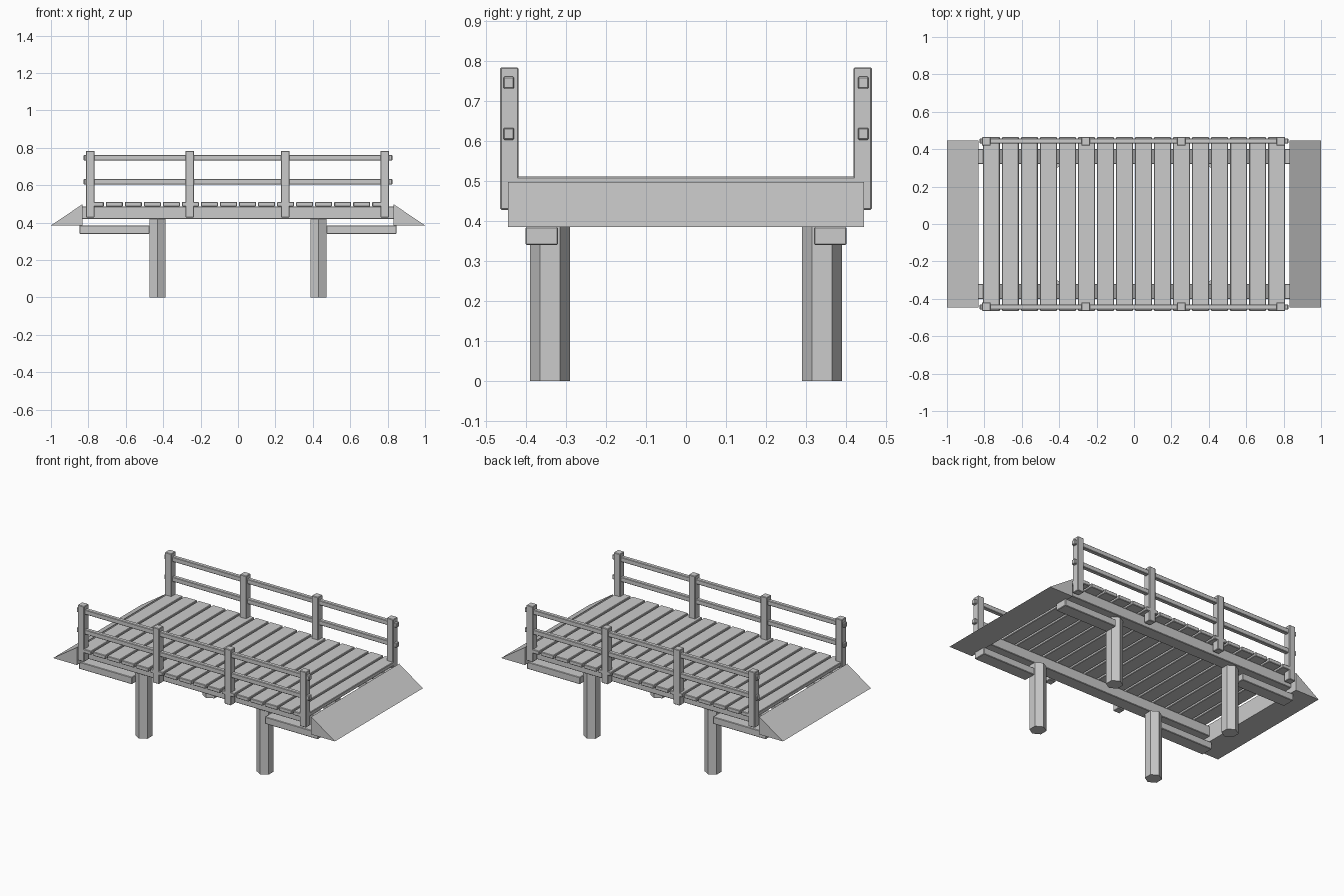
import bpy, bmesh
from math import radians

default = bpy.data.objects.get("Cube")
if default:
    bpy.data.objects.remove(default, do_unlink=True)

# Single plain grey
grey = bpy.data.materials.new("plain_grey")
grey.use_nodes = True
colour = (0.6, 0.6, 0.6, 1)
grey.diffuse_color = colour
grey.node_tree.nodes["Principled BSDF"].inputs["Base Color"].default_value = colour


def finish(name, bm, bevel=0.0):
    bmesh.ops.recalc_face_normals(bm, faces=bm.faces)
    mesh = bpy.data.meshes.new(name)
    bm.to_mesh(mesh)
    bm.free()
    mesh.materials.append(grey)
    obj = bpy.data.objects.new(name, mesh)
    bpy.context.collection.objects.link(obj)
    if bevel:
        mod = obj.modifiers.new("Bevel", "BEVEL")
        mod.width = bevel
        mod.segments = 1
    return obj


def box(name, low, high, bevel=0.003):
    bm = bmesh.new()
    bmesh.ops.create_cube(bm, size=1)
    for v in bm.verts:
        v.co = [(a + b) / 2 + c * (b - a) for a, b, c in zip(low, high, v.co)]
    return finish(name, bm, bevel)


# Deck planks
pitch, half_width = 0.1017, 0.045
for i in range(16):
    x = (i - 7.5) * pitch
    box("deck_plank", (x - half_width, -0.465, 0.486), (x + half_width, 0.465, 0.511))

for side, word in ((-1, "front"), (1, "back")):
    def span(inner, outer):
        return sorted((side * inner, side * outer))

    # Long beam under the deck
    y0, y1 = span(0.32, 0.401)
    box(word + "_beam", (-0.835, y0, 0.42), (0.835, y1, 0.486))

    # Railing posts and rails
    y0, y1 = span(0.419, 0.465)
    for x in (-0.79, -0.258, 0.252, 0.785):
        box(word + "_railing_post", (x - 0.023, y0, 0.428), (x + 0.023, y1, 0.784))
    y0, y1 = span(0.43, 0.457)
    for z in (0.618, 0.746):
        box(word + "_rail", (-0.825, y0, z - 0.015), (0.825, y1, z + 0.015))

    for end in (-1, 1):
        # Hexagonal pile
        bm = bmesh.new()
        bmesh.ops.create_cone(bm, cap_ends=True, segments=6, radius1=0.05,
                              radius2=0.05, depth=0.421)
        pile = finish(word + "_pile", bm)
        pile.location = (end * 0.43, side * 0.34, 0.2105)
        # Points of the hexagon face front and back
        if abs(max(v.co.y for v in pile.data.vertices) - 0.05) > 0.001:
            pile.rotation_euler.z = radians(30)

        # Short bearer from the pile out to the ramp
        x0, x1 = sorted((end * 0.472, end * 0.848))
        y0, y1 = span(0.32, 0.402)
        box(word + "_bearer", (x0, y0, 0.34), (x1, y1, 0.385))

# Wedge ramps at both ends
for end, word in ((-1, "right"), (1, "left")):
    bm = bmesh.new()
    profile = ((1.0, 0.385), (0.832, 0.385), (0.832, 0.498))
    face = bm.faces.new([bm.verts.new((end * x, -0.446, z)) for x, z in profile])
    grown = bmesh.ops.extrude_face_region(bm, geom=[face])["geom"]
    bmesh.ops.translate(bm, vec=(0, 0.892, 0),
                        verts=[g for g in grown if isinstance(g, bmesh.types.BMVert)])
    finish(word + "_ramp", bm)
